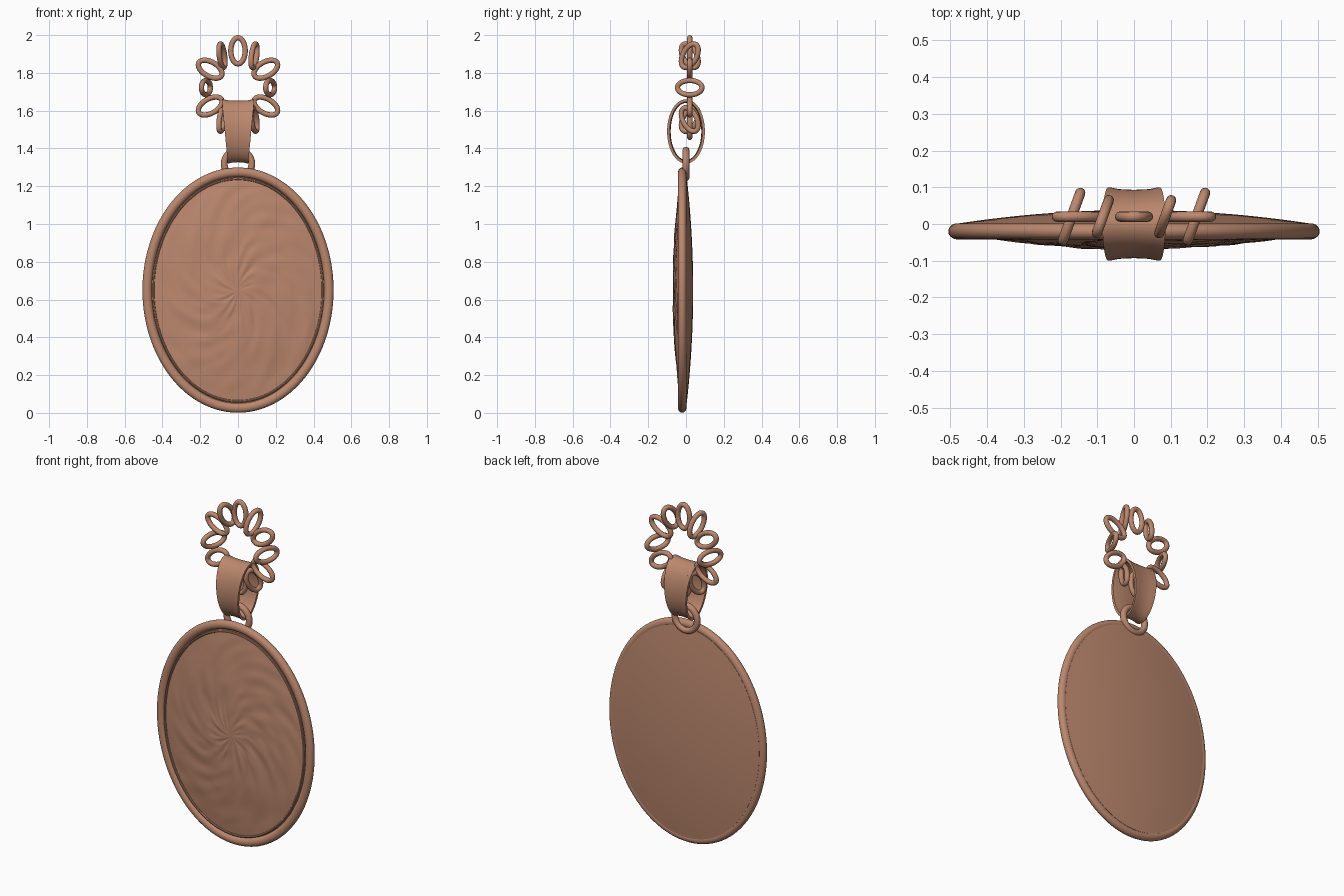
import bpy, bmesh, math
from mathutils import Vector, Matrix, noise

if "Cube" in bpy.data.objects:
    bpy.data.objects.remove(bpy.data.objects["Cube"])

copper = bpy.data.materials.new("copper")
copper.diffuse_color = (0.50, 0.245, 0.155, 1)
copper.use_nodes = True
copper.node_tree.nodes["Principled BSDF"].inputs["Base Color"].default_value = copper.diffuse_color
CZ = 0.65  # height of the medallion centre
TAU = 2 * math.pi


def finish(name, bm, angle=40):
    bmesh.ops.recalc_face_normals(bm, faces=bm.faces)
    me = bpy.data.meshes.new(name)
    bm.to_mesh(me)
    bm.free()
    ob = bpy.data.objects.new(name, me)
    bpy.context.collection.objects.link(ob)
    me.materials.append(copper)
    bpy.ops.object.select_all(action='DESELECT')
    ob.select_set(True)
    bpy.context.view_layer.objects.active = ob
    bpy.ops.object.shade_smooth_by_angle(angle=math.radians(angle))
    return ob


def bridge(bm, r1, r2):
    n = len(r1)
    for i in range(n):
        j = (i + 1) % n
        bm.faces.new((r1[i], r1[j], r2[j], r2[i]))


def oval_ring(name, a, b, r, ry=None, center=(0, 0, 0), rot=None, n=48, m=12):
    """Round wire swept along an ellipse lying in the XZ plane."""
    bm = bmesh.new()
    rings = []
    rot = rot or Matrix.Identity(3)
    for i in range(n):
        t = TAU * i / n
        nrm = Vector((b * math.cos(t), 0, a * math.sin(t))).normalized()
        p = Vector((a * math.cos(t), 0, b * math.sin(t)))
        ring = []
        for k in range(m):
            u = TAU * k / m
            q = p + nrm * r * math.cos(u) + Vector((0, (ry or r) * math.sin(u), 0))
            ring.append(bm.verts.new(rot @ q + Vector(center)))
        rings.append(ring)
    for i in range(n):
        bridge(bm, rings[i], rings[(i + 1) % n])
    return finish(name, bm)


def dome(name, a, b, edge_y, rise, steps, n, bump=0.0):
    """Oval dome, optionally with a hammered swirl relief."""
    bm = bmesh.new()

    def height(t, th):
        y = edge_y + rise * (1 - t * t)
        if bump:
            s = th + 1.3 * t
            v = noise.noise(Vector((4.5 * math.cos(s), 4.5 * math.sin(s), 5 * t)))
            y += bump * v * min(1, 5 * t) * min(1, 8 * (1 - t))
        return y
    rings = []
    for k in range(1, steps + 1):
        t = k / steps
        rings.append([bm.verts.new((a * t * math.cos(TAU * i / n),
                                    height(t, TAU * i / n),
                                    CZ + b * t * math.sin(TAU * i / n))) for i in range(n)])
    # straight wall hidden inside the bezel
    rings.append([bm.verts.new((v.co.x, -0.02, v.co.z)) for v in rings[-1]])
    for r1, r2 in zip(rings, rings[1:]):
        bridge(bm, r1, r2)
    c = bm.verts.new((0, height(0, 0), CZ))
    for i in range(n):
        bm.faces.new((c, rings[0][i], rings[0][(i + 1) % n]))
    bm.faces.new(rings[-1])
    return finish(name, bm)


# medallion: hammered front, smooth back, bezel and inner wire
dome("hammered_front", 0.456, 0.596, -0.030, -0.038, 44, 160, bump=0.006)
dome("back_plate", 0.475, 0.615, 0.002, 0.036, 16, 128)
oval_ring("bezel", 0.481, 0.624, 0.025, 0.022, (0, -0.02, CZ), n=144, m=20)
oval_ring("inner_wire", 0.449, 0.589, 0.006, 0.006, (0, -0.034, CZ), n=144, m=8)

# jump ring joining medallion and bail
oval_ring("jump_ring", 0.073, 0.073, 0.018, center=(0, 0, 1.318), n=48, m=14)

# bail: tapered band with raised lips, swept around an oval in the YZ plane
bm = bmesh.new()
section = [(-1, 0), (-0.93, 0), (-0.6, -0.005), (0, -0.007), (0.6, -0.005), (0.93, 0), (1, 0),
           (1, -0.014), (0.6, -0.018), (0, -0.019), (-0.6, -0.018), (-1, -0.014)]
rings = []
N = 72
for i in range(N):
    t = TAU * i / N
    w = 0.070 + 0.016 * math.sin(t)
    rings.append([bm.verts.new((u * w, (0.1 + d) * math.cos(t), 1.49 + (0.17 + d) * math.sin(t)))
                  for u, d in section])
for i in range(N):
    bridge(bm, rings[i], rings[(i + 1) % N])
finish("bail", bm, 35)

# chain: twelve oval links in a loop, every second one turned
for k in range(12):
    th = TAU * k / 12
    rot = Matrix.Rotation(math.pi / 2 - th, 3, 'Y')
    if k % 2 == 0:
        rot = Matrix.Rotation(math.radians(70), 3, 'Z') @ rot
    oval_ring("chain_link_%02d" % (k + 1), 0.038, 0.069, 0.014,
              center=(0.17 * math.cos(th), 0.02, 1.722 + 0.195 * math.sin(th)), rot=rot, n=40)
